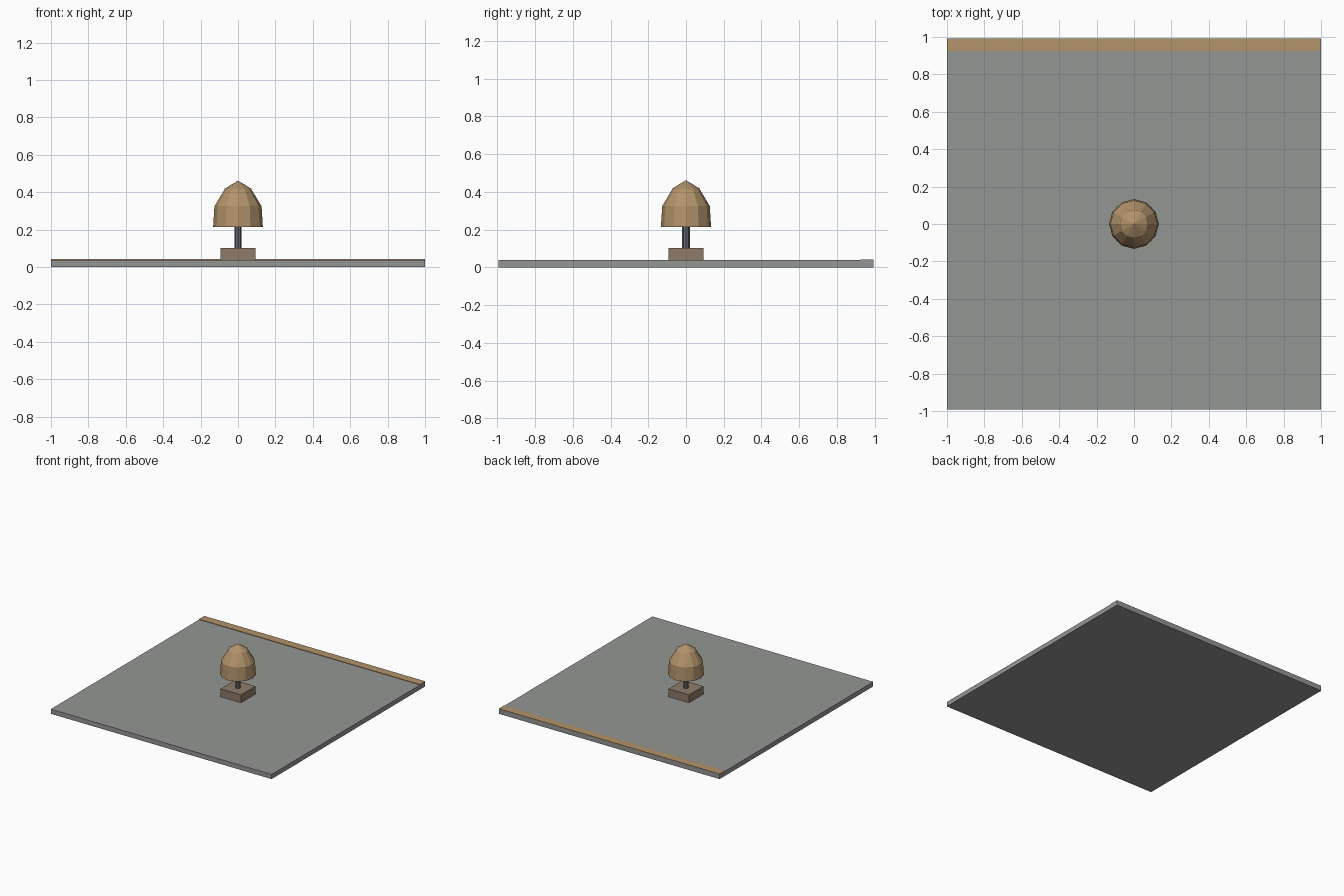
import bpy, math

if "Cube" in bpy.data.objects:
    bpy.data.objects.remove(bpy.data.objects["Cube"])


def material(name, r, g, b):
    lin = lambda c: (c / 255 / 12.92) if c <= 10 else ((c / 255 + 0.055) / 1.055) ** 2.4
    m = bpy.data.materials.new(name)
    m.diffuse_color = (lin(r), lin(g), lin(b), 1)
    m.use_nodes = True
    m.node_tree.nodes["Principled BSDF"].inputs["Base Color"].default_value = m.diffuse_color
    return m


GREY = material("concrete grey", 148, 150, 148)
TAN = material("light wood", 178, 147, 107)
BROWN = material("base brown", 142, 123, 106)
STEEL = material("dark steel", 100, 104, 110)


def box(name, x, y, z, mat):
    """Box from (min, max) ranges."""
    bpy.ops.mesh.primitive_cube_add(size=1, location=[sum(r) / 2 for r in (x, y, z)])
    ob = bpy.context.object
    ob.name = name
    ob.scale = [r[1] - r[0] for r in (x, y, z)]
    bpy.ops.object.transform_apply(location=False, rotation=False, scale=True)
    ob.data.materials.append(mat)


def frustum(name, sides, r1, r2, z1, z2, mat):
    """Faceted cone section standing on the z axis."""
    bpy.ops.mesh.primitive_cone_add(vertices=sides, radius1=r1, radius2=r2,
                                    depth=z2 - z1, location=(0, 0, (z1 + z2) / 2))
    ob = bpy.context.object
    ob.name = name
    ob.data.materials.append(mat)


# Ground slab with a thin wooden edge strip along the back
box("ground_slab", (-1, 1), (-0.993, 0.993), (0, 0.038), GREY)
box("edge_strip", (-1, 1), (0.925, 0.993), (0.036, 0.042), TAN)

# Square foot and post
box("base_block", (-0.093, 0.093), (-0.093, 0.093), (0.038, 0.103), BROWN)
frustum("post", 8, 0.02, 0.02, 0.10, 0.23, STEEL)

# Domed cap in three faceted tiers
frustum("cap_skirt", 12, 0.133, 0.126, 0.213, 0.325, TAN)
frustum("cap_shoulder", 12, 0.126, 0.07, 0.325, 0.418, TAN)
frustum("cap_tip", 12, 0.075, 0.0, 0.416, 0.462, TAN)
